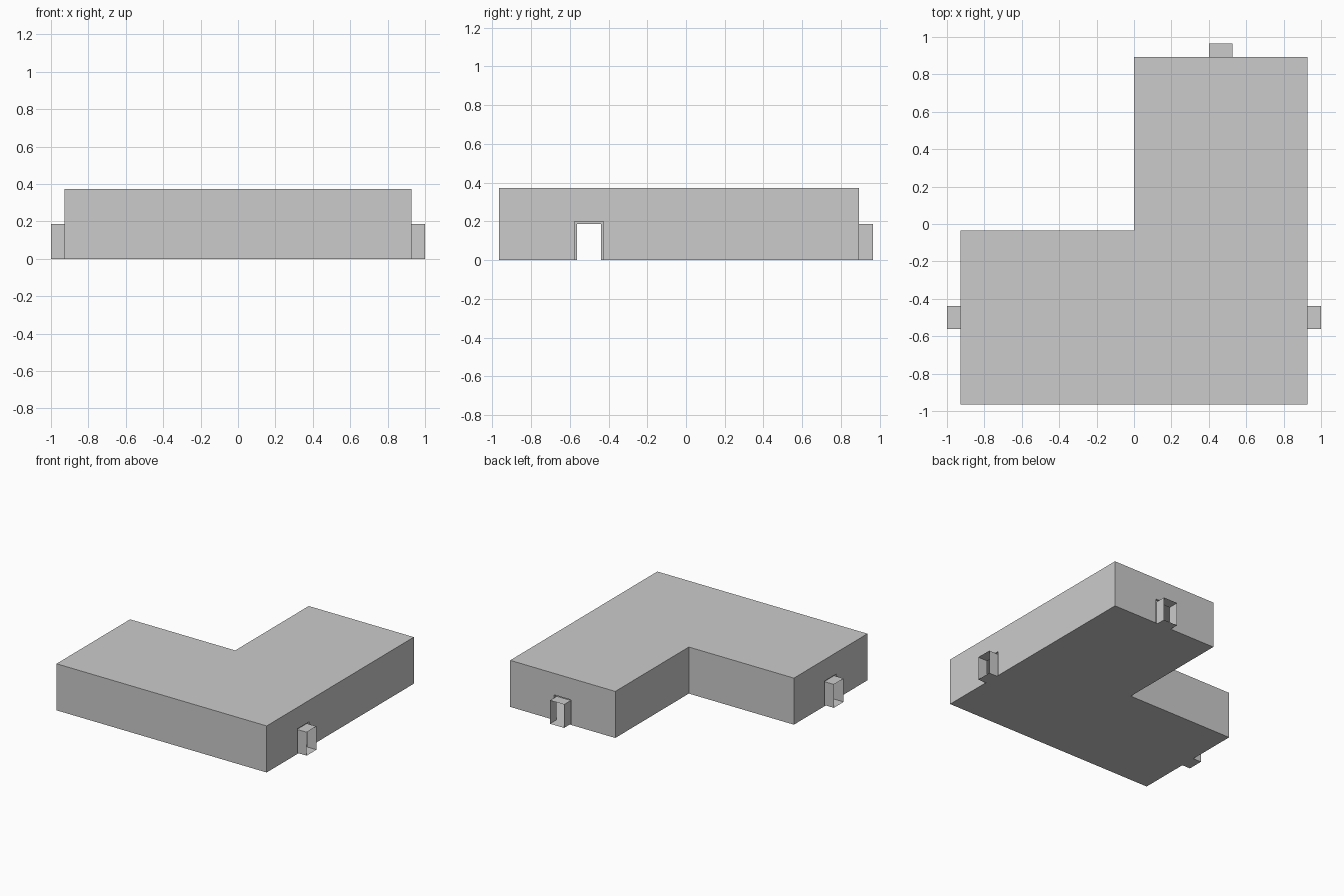
import bpy
import bmesh
from mathutils import Vector

if "Cube" in bpy.data.objects:
    bpy.data.objects.remove(bpy.data.objects["Cube"])

HEIGHT = 0.372
HALF_W, DOOR_H = 0.062, 0.187      # doorway passage
GAP, REVEAL = 0.013, 0.013         # recessed ring around each passage
DEPTH = 0.0714                     # how far a passage sticks out

# L-shaped plan, counter-clockwise
PLAN = [(-0.9286, -0.9643), (0.9286, -0.9643), (0.9286, 0.8929),
        (0, 0.8929), (0, -0.0357), (-0.9286, -0.0357)]
# wall index -> doorway name, each doorway sits mid-wall or at a given point
DOORS = {1: ("right_passage", Vector((0.9286, -0.5, 0))),
         2: ("back_passage", Vector((0.4643, 0.8929, 0))),
         5: ("left_passage", Vector((-0.9286, -0.5, 0)))}
UP = Vector((0, 0, 1))


def add_object(name, bm):
    bmesh.ops.remove_doubles(bm, verts=bm.verts, dist=0.0001)
    mesh = bpy.data.meshes.new(name)
    bm.to_mesh(mesh)
    bm.free()
    obj = bpy.data.objects.new(name, mesh)
    bpy.context.collection.objects.link(obj)
    return obj


def face(bm, points):
    return bm.faces.new([bm.verts.new(p) for p in points])


def arch(center, along, out, half, height, d):
    """Open doorway outline at offset d from the wall."""
    base = center + out * d
    return [base - along * half, base - along * half + UP * height,
            base + along * half + UP * height, base + along * half]


# Hollow room: floor, roof and walls with doorway openings
room = bmesh.new()
corners = [Vector((x, y, 0)) for x, y in PLAN]
face(room, corners[::-1])
face(room, [c + UP * HEIGHT for c in corners])
for i, a in enumerate(corners):
    b = corners[(i + 1) % len(corners)]
    along = (b - a).normalized()
    out = along.cross(UP)
    outline = [a]
    if i in DOORS:
        name, center = DOORS[i]
        outline += arch(center, along, out, HALF_W + GAP, DOOR_H + GAP, 0)

        # Passage: sleeve, recessed ring and reveal back to the wall
        passage = bmesh.new()
        steps = [arch(center, along, out, HALF_W, DOOR_H, DEPTH),
                 arch(center, along, out, HALF_W, DOOR_H, -REVEAL),
                 arch(center, along, out, HALF_W + GAP, DOOR_H + GAP, -REVEAL),
                 arch(center, along, out, HALF_W + GAP, DOOR_H + GAP, 0)]
        for s, t in zip(steps, steps[1:]):
            for k in range(3):
                face(passage, [s[k], s[k + 1], t[k + 1], t[k]])
        # Passage floor
        face(passage, [center - along * HALF_W, center - along * HALF_W + out * DEPTH,
                       center + along * HALF_W + out * DEPTH, center + along * HALF_W])
        add_object(name, passage)
    outline += [b, b + UP * HEIGHT, a + UP * HEIGHT]
    face(room, outline)
add_object("room_shell", room)
